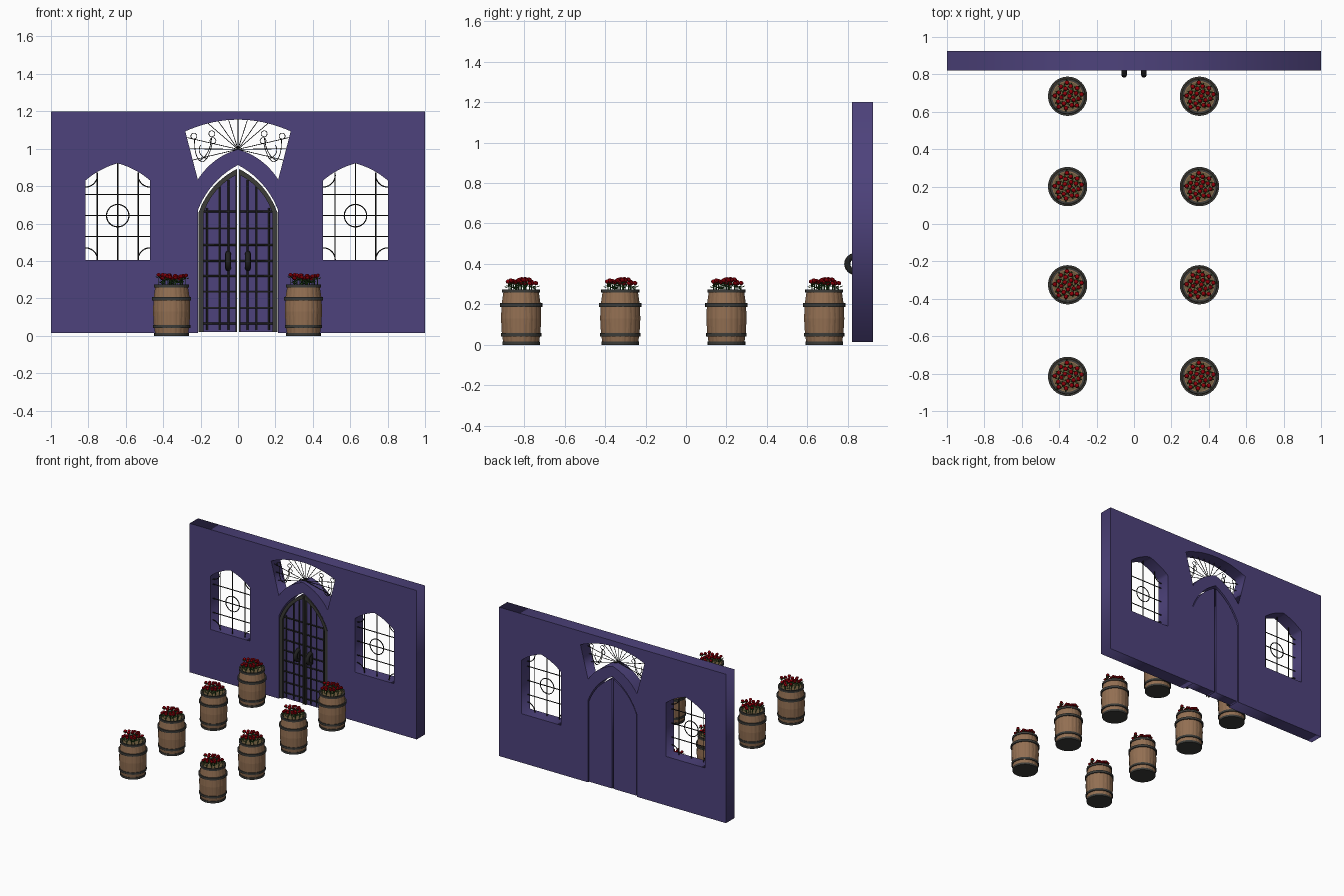
import bpy, bmesh, math, random
from math import sin, cos, pi
from mathutils import Matrix, Vector, Euler

if "Cube" in bpy.data.objects:
    bpy.data.objects.remove(bpy.data.objects["Cube"])

random.seed(4)


def mat(name, r, g, b):
    m = bpy.data.materials.new(name)
    m.diffuse_color = (r, g, b, 1)
    m.use_nodes = True
    m.node_tree.nodes["Principled BSDF"].inputs["Base Color"].default_value = m.diffuse_color
    return m


PURPLE = mat("purple_plaster", .075, .055, .20)
IRON = mat("black_iron", .015, .015, .015)
TRIM = mat("grey_trim", .045, .045, .04)
WOOD = mat("barrel_wood", .29, .16, .085)
SOIL = mat("soil", .16, .11, .05)
RED = mat("rose_red", .28, .0, .003)
GREEN = mat("leaf_green", .03, .11, .02)


def add(name, mesh, material, loc=(0, 0, 0)):
    if not mesh.materials:
        mesh.materials.append(material)
    ob = bpy.data.objects.new(name, mesh)
    ob.location = loc
    bpy.context.collection.objects.link(ob)
    return ob


def curve_mesh(name, loops, closed, **settings):
    """Turn point loops into a mesh through a curve."""
    cu = bpy.data.curves.new(name, 'CURVE')
    for k, v in settings.items():
        setattr(cu, k, v)
    for i, loop in enumerate(loops):
        s = cu.splines.new('POLY')
        s.points.add(len(loop) - 1)
        for p, co in zip(s.points, loop):
            p.co = (*co, 1)
        s.use_cyclic_u = closed[i]
    tmp = bpy.data.objects.new(name, cu)
    bpy.context.collection.objects.link(tmp)
    dg = bpy.context.evaluated_depsgraph_get()
    me = bpy.data.meshes.new_from_object(tmp.evaluated_get(dg))
    bpy.data.objects.remove(tmp)
    return me


def plate(name, loops, y0, y1, material):
    """Outline with holes in the xz plane, extruded from y0 to y1."""
    me = curve_mesh(name, [[(x, z, 0) for x, z in l] for l in loops], [True] * len(loops),
                    dimensions='2D', fill_mode='BOTH', extrude=(y1 - y0) / 2)
    me.transform(Matrix.Translation((0, (y0 + y1) / 2, 0)) @ Matrix.Rotation(pi / 2, 4, 'X'))
    return add(name, me, material)


def rods(name, paths, y, r, material=IRON):
    """Round bars following xz paths."""
    me = curve_mesh(name, [[(x, y, z) for x, z in p] for p in paths], [False] * len(paths),
                    dimensions='3D', bevel_depth=r, bevel_resolution=1, use_fill_caps=True)
    return add(name, me, material)


def bezier(a, c, b, n=10):
    return [tuple((1-t)**2 * a[i] + 2*t*(1-t) * c[i] + t*t * b[i] for i in (0, 1))
            for t in (k / n for k in range(n + 1))]


def half_arch(w, zs, za, bulge, x0=0):
    """Right half of a pointed arch, from the spring up to the apex."""
    d = Vector((-w, za - zs)).normalized()
    return bezier((w, zs), ((w + x0) / 2 + d.y * bulge, (zs + za) / 2 - d.x * bulge), (x0, za))


def mirror(pts):
    return [(-x, z) for x, z in reversed(pts)]


def arc(cx, cz, r, a0, a1, n=12):
    return [(cx + r * cos(math.radians(a0 + (a1 - a0) * i / n)),
             cz + r * sin(math.radians(a0 + (a1 - a0) * i / n))) for i in range(n + 1)]


# wall with doorway notch, two windows and a fanlight
Y0, Y1 = .82, .925
door = half_arch(.215, .67, .913, .06)
doorway = [(.215, .015)] + door
doorway = doorway + mirror(doorway)[1:]
outline = [(1, .015), (1, 1.2), (-1, 1.2), (-1, .015)] + doorway[::-1]
warch = half_arch(.173, .83, .922, .022)
window = [(.173, .405)] + warch
window = window + mirror(window)[1:]
WX = (-.643, .628)
low = half_arch(.215, .835, .997, .05)
fan = bezier((-.282, 1.093), (0, 1.218), (.282, 1.093), 16) + low + mirror(low)[1:]
plate("wall", [outline, fan] + [[(x + c, z) for x, z in window] for c in WX], Y0, Y1, PURPLE)

# window grilles
for side, c in zip(("left", "right"), WX):
    paths = [[(c - .173, z), (c + .173, z)] for z in (.53, .642, .755)]
    paths += [[(c + d, .405), (c + d, z)] for d, z in ((-.109, .872), (0, .922), (.109, .872))]
    paths.append(arc(c, .642, .06, 0, 360, 28))
    for z, a, b in ((.405, 0, 90), (.86, -90, 0)):
        paths.append(arc(c - .173, z, .065, a, b))
        paths.append(arc(c + .173, z, .065, 180 - a, 180 - b))
    rods(side + "_window_grille", paths, .85, .0035)

# fanlight spokes and scrolls
paths = []
for x in (-.16, -.105, -.05, 0, .05, .105, .16):
    paths.append([(0, .997), (x, 1.155 - .78 * x * x)])
for s in (-1, 1):
    paths += [[(0, .997), (s * .275, z)] for z in (1.06,)]
    paths += [[(0, .997), (s * .24, .94)], [(0, .997), (s * .262, 1.0)]]
    paths.append([(s * x, z) for x, z in bezier((.232, 1.05), (.235, .95), (.195, .93))
                  + bezier((.195, .93), (.16, .93), (.138, 1.03))])
    paths.append([(s * x, z) for x, z in bezier((.21, .935), (.15, .96), (.14, 1.065))])
    paths.append([(s * x, z) for x, z in bezier((.165, .945), (.225, .97), (.2, 1.02))])
    for x, z in ((.236, 1.067), (.134, 1.043), (.14, 1.08)):
        paths.append(arc(s * x, z, .016, 0, 360, 16))
rods("fanlight_tracery", paths, .85, .0022)

# double door: leaf, edge trim, bars and pull handle on each side
leaf = [(.006, .02), (.21, .02)] + half_arch(.21, .66, .892, .06, .006)
outer = [(.21, .02)] + half_arch(.21, .66, .892, .06, .006)
inner = [(.185, .02)] + half_arch(.185, .655, .862, .055, .006)


def arch_top(x):
    return next(z for px, z in inner[1:] if px <= x + .01)


for side, s in (("left", -1), ("right", 1)):
    flip = lambda pts: [(s * x, z) for x, z in pts]
    plate(side + "_door_leaf", [flip(leaf)], .845, .92, PURPLE)
    plate(side + "_door_trim", [flip(outer + inner[::-1])], .825, .846, TRIM)
    plate(side + "_door_stile", [flip([(.006, .02), (.014, .02), (.014, .87), (.006, .88)])],
          .83, .846, TRIM)
    paths = [flip([(x, .03), (x, arch_top(x))]) for x in (.05, .1, .165)]
    paths += [flip([(.01, z), (.187, z)]) for z in (.065, .15, .235, .32, .4, .485, .575, .665)]
    rods(side + "_door_bars", paths, .844, .0055)
    plate(side + "_handle_plate", [flip([(.04, .36), (.07, .36), (.07, .44), (.04, .44)])],
          .83, .846, IRON)
    pull = [(s * .053, .84 - .043 * sin(t), .4 + .04 * cos(t))
            for t in (pi * i / 12 for i in range(13))]
    me = curve_mesh("pull", [pull], [False], dimensions='3D', bevel_depth=.015,
                    bevel_resolution=2, use_fill_caps=True)
    add(side + "_door_handle", me, IRON)


def lathe(name, profiles, n, groove=0):
    """Revolve (r, z) profiles; groove sinks every third column for stave joints."""
    bm = bmesh.new()
    for prof, closed in profiles:
        cols = []
        for i in range(n):
            a = 2 * pi * i / n
            k = 1 - groove * (i % 3 == 0)
            cols.append([bm.verts.new((r * k * cos(a), r * k * sin(a), z)) for r, z in prof])
        m = len(prof)
        for i in range(n):
            p, q = cols[i], cols[(i + 1) % n]
            for j in range(m if closed else m - 1):
                bm.faces.new((p[j], q[j], q[(j + 1) % m], p[(j + 1) % m]))
        if not closed:
            bm.faces.new([c[0] for c in cols][::-1])
            bm.faces.new([c[-1] for c in cols])
    me = bpy.data.meshes.new(name)
    bm.to_mesh(me)
    bm.free()
    return me


def band(r, z, h, t=.012):
    return [(r, z - h), (r, z + h), (r - t, z + h), (r - t, z - h)], True


# barrel parts, shared by all eight barrels
staves = lathe("barrel_staves", [([(.088, .004), (.096, .06), (.1, .13), (.097, .2), (.087, .268),
                                   (.078, .268), (.078, .255)], False)], 60, .015)
hoops = lathe("barrel_hoops", [band(.093, .008, .008), band(.1, .05, .008), band(.105, .197, .009),
                               band(.094, .266, .008)], 32)
base = lathe("barrel_base", [([(.088, 0), (.088, .005)], False)], 32)
soil = lathe("barrel_soil", [([(.08, .255), (.08, .262)], False)], 24)

# roses with stems and leaves on a golden-angle spiral
rb, gb = bmesh.new(), bmesh.new()
for i in range(22):
    a, r = i * 2.4, .077 * math.sqrt((i + .4) / 22)
    top = Vector((r * cos(a), r * sin(a), random.uniform(.303, .325)))
    turn = Euler((random.uniform(-.5, .5), random.uniform(-.5, .5), a)).to_matrix().to_4x4()
    bmesh.ops.create_icosphere(rb, subdivisions=2, radius=.012, matrix=Matrix.Translation(top)
                               @ turn @ Matrix.Diagonal((1.05, 1.05, .85, 1)))
    bmesh.ops.create_cone(gb, segments=5, radius1=.002, radius2=.002, depth=top.z - .258,
                          matrix=Matrix.Translation((top.x, top.y, (top.z + .258) / 2)))
    for k in range(3):
        b = a + k * 2.1
        pos = top + Vector((.011 * cos(b), .011 * sin(b), -random.uniform(.01, .028)))
        bmesh.ops.create_icosphere(gb, subdivisions=1, radius=.01, matrix=Matrix.Translation(pos)
                                   @ Matrix.Rotation(b, 4, 'Z') @ Matrix.Rotation(-.4, 4, 'Y')
                                   @ Matrix.Diagonal((1, .55, .25, 1)))
roses, leaves = bpy.data.meshes.new("roses"), bpy.data.meshes.new("leaves")
rb.to_mesh(roses)
gb.to_mesh(leaves)

for x in (-.355, .35):
    for row, y in enumerate((-.815, -.325, .2, .683)):
        tag = ("left" if x < 0 else "right") + "_%d" % (row + 1)
        for me, m in ((staves, WOOD), (hoops, TRIM), (base, TRIM), (soil, SOIL),
                      (roses, RED), (leaves, GREEN)):
            add(me.name + "_" + tag, me, m, (x, y, 0))
